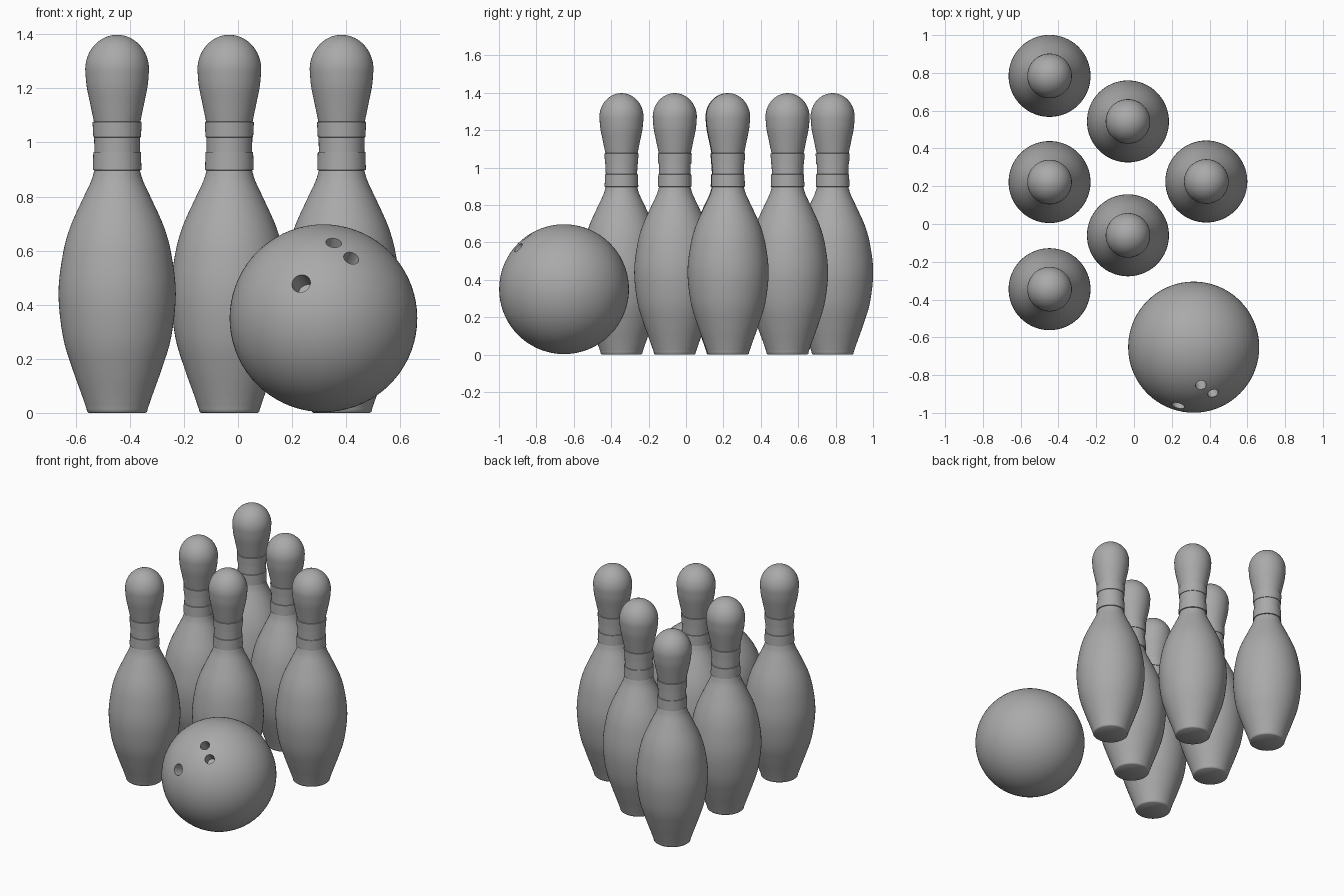
import bpy, bmesh, math
from mathutils import Vector

if "Cube" in bpy.data.objects:
    bpy.data.objects.remove(bpy.data.objects["Cube"])

grey = bpy.data.materials.new("mid_grey")
grey.diffuse_color = (0.4, 0.4, 0.4, 1)
grey.use_nodes = True
grey.node_tree.nodes["Principled BSDF"].inputs["Base Color"].default_value = grey.diffuse_color


def smooth_points(pts, steps=4):
    """Catmull-Rom interpolation of (radius, z) points."""
    p = [Vector(q) for q in pts]
    p = [p[0] * 2 - p[1]] + p + [p[-1] * 2 - p[-2]]
    out = []
    for a, b, c, d in zip(p, p[1:], p[2:], p[3:]):
        for i in range(steps):
            t = i / steps
            out.append(0.5 * (2 * b + (c - a) * t + (2 * a - 5 * b + 4 * c - d) * t**2
                              + (3 * b - a - 3 * c + d) * t**3))
    return out + [p[-2]]


def finish(obj, angle):
    obj.data.materials.clear()
    obj.data.materials.append(grey)
    bpy.ops.object.select_all(action='DESELECT')
    obj.select_set(True)
    bpy.context.view_layer.objects.active = obj
    bpy.ops.object.shade_smooth_by_angle(angle=math.radians(angle))


def add_object(name, bm):
    mesh = bpy.data.meshes.new(name)
    bm.to_mesh(mesh)
    bm.free()
    obj = bpy.data.objects.new(name, mesh)
    bpy.context.collection.objects.link(obj)
    return obj


def lathe(name, profile, sides=64):
    bm = bmesh.new()
    rings = [[bm.verts.new((r * math.cos(2 * math.pi * i / sides),
                            r * math.sin(2 * math.pi * i / sides), z))
              for i in range(sides)] for r, z in profile]
    for a, b in zip(rings, rings[1:]):
        for i in range(sides):
            j = (i + 1) % sides
            bm.faces.new((a[i], a[j], b[j], b[i]))
    bm.faces.new(rings[0][::-1])
    bm.faces.new(rings[-1])
    return add_object(name, bm)


# Pin profile: belly, two raised neck stripes, rounded head
belly = smooth_points([(0.113, 0.015), (0.132, 0.07), (0.166, 0.165), (0.2, 0.28),
                       (0.217, 0.44), (0.201, 0.585), (0.174, 0.686), (0.13, 0.785),
                       (0.097, 0.855), (0.084, 0.897)])
stripes = [(0.09, 0.898), (0.088, 0.964), (0.084, 0.965),
           (0.085, 1.019), (0.088, 1.02), (0.091, 1.076)]
head = smooth_points([(0.086, 1.077), (0.1, 1.145), (0.113, 1.21), (0.118, 1.27)])
crown = [(0.118 * math.cos(a), 1.27 + 0.128 * math.sin(a))
         for a in (math.radians(6 * i) for i in range(1, 15))] + [(0.003, 1.398)]
pin = lathe("pin_1", [(0.105, 0), (0.111, 0.005)] + belly + stripes + head + crown)
finish(pin, 50)

# Six pins in a triangle
spots = [(-0.447, 0.784), (-0.447, 0.222), (-0.447, -0.345),
         (-0.032, 0.543), (-0.032, -0.06), (0.383, 0.225)]
for n, (x, y) in enumerate(spots, 1):
    obj = pin
    if n > 1:
        obj = bpy.data.objects.new(f"pin_{n}", pin.data)
        bpy.context.collection.objects.link(obj)
    obj.location = (x, y, 0)

# Ball
R = 0.347
bm = bmesh.new()
bmesh.ops.create_uvsphere(bm, u_segments=72, v_segments=36, radius=R)
ball = add_object("ball", bm)
ball.location = (0.316, -0.652, 0.35)

# Finger hole cutters: (dx, dz, radius) on the front of the ball
bm = bmesh.new()
for dx, dz, r in [(-0.083, 0.129, 0.035), (0.038, 0.28, 0.029), (0.103, 0.223, 0.029)]:
    d = Vector((dx, -math.sqrt(R * R - dx * dx - dz * dz), dz)).normalized()
    m = d.to_track_quat('Z', 'Y').to_matrix().to_4x4()
    m.translation = d * R
    bmesh.ops.create_cone(bm, cap_ends=True, segments=32, radius1=r, radius2=r,
                          depth=0.2, matrix=m)
cutter = add_object("hole_cutter", bm)
cutter.location = ball.location
cutter.hide_render = True
bpy.context.view_layer.update()
mod = ball.modifiers.new("holes", 'BOOLEAN')
mod.operation = 'DIFFERENCE'
mod.solver = 'EXACT'
mod.object = cutter
bpy.context.view_layer.objects.active = ball
bpy.ops.object.modifier_apply(modifier=mod.name)
bpy.data.objects.remove(cutter)
finish(ball, 30)
